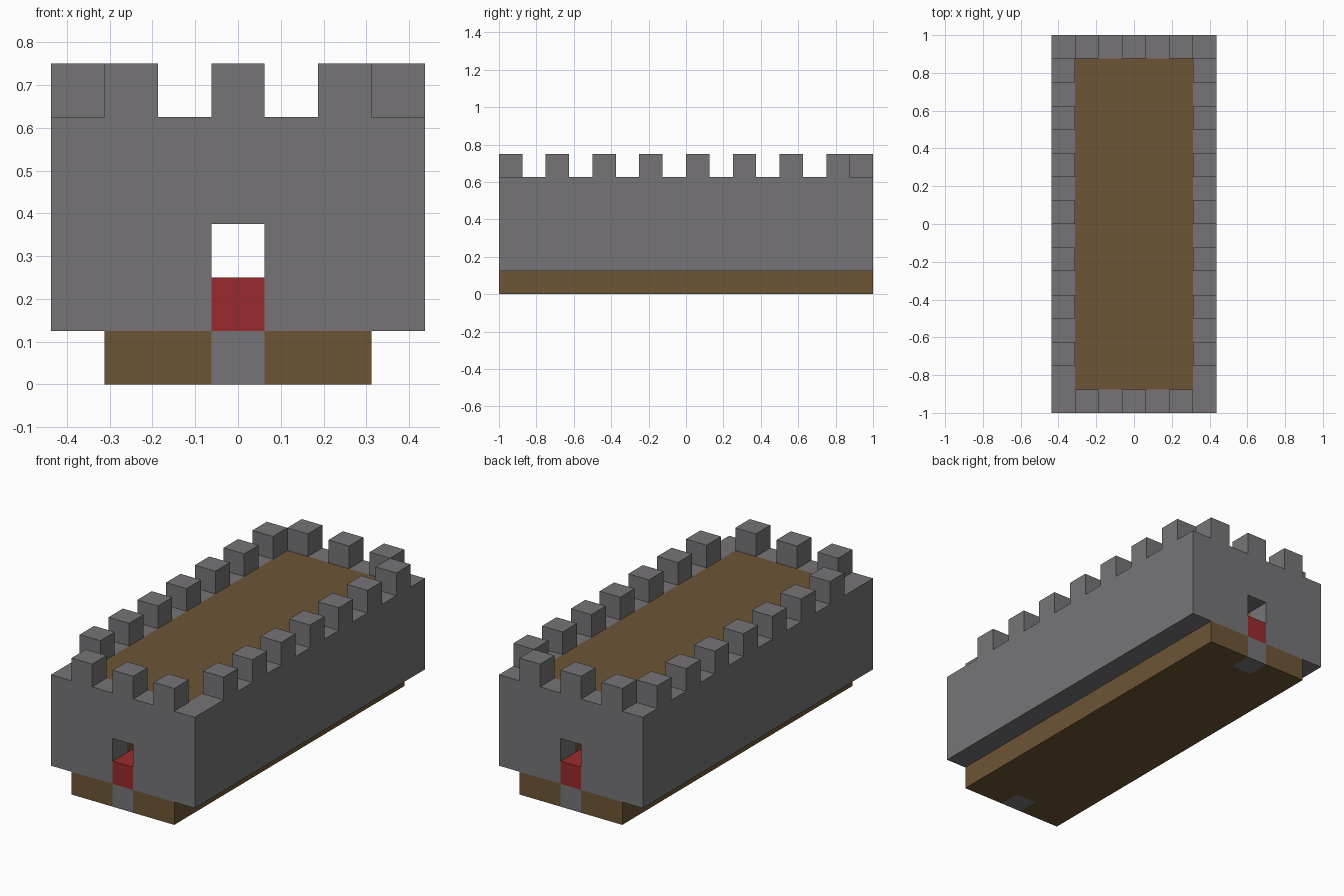
import bpy
import bmesh
from mathutils import Vector

U = 0.125               # one block
HALF_X, HALF_Y = 3.5 * U, 8 * U
INNER_X, INNER_Y = HALF_X - U, HALF_Y - U
DOOR = U / 2            # half width of the passage
WALL_BASE, WALL_TOP, DOOR_TOP = U, 5 * U, 3 * U

cube = bpy.data.objects.get("Cube")
if cube:
    bpy.data.objects.remove(cube, do_unlink=True)


def material(name, rgb):
    mat = bpy.data.materials.new(name)
    mat.use_nodes = True
    mat.diffuse_color = (*rgb, 1)
    mat.node_tree.nodes["Principled BSDF"].inputs["Base Color"].default_value = (*rgb, 1)
    return mat


stone = material("grey stone", (0.18, 0.175, 0.185))
wood = material("brown timber", (0.155, 0.09, 0.036))
carpet = material("red carpet", (0.32, 0.024, 0.026))


def prism(name, outline, axis, start, end, mat):
    """Extrude a flat outline along the given axis from start to end."""
    bm = bmesh.new()
    verts = []
    for point in outline:
        co = list(point)
        co.insert("xyz".index(axis), start)
        verts.append(bm.verts.new(co))
    face = bm.faces.new(verts)
    grown = bmesh.ops.extrude_face_region(bm, geom=[face])
    step = Vector([end - start if a == axis else 0 for a in "xyz"])
    moved = [v for v in grown["geom"] if isinstance(v, bmesh.types.BMVert)]
    bmesh.ops.translate(bm, vec=step, verts=moved)
    bmesh.ops.recalc_face_normals(bm, faces=bm.faces)
    mesh = bpy.data.meshes.new(name)
    bm.to_mesh(mesh)
    bm.free()
    mesh.materials.append(mat)
    obj = bpy.data.objects.new(name, mesh)
    bpy.context.collection.objects.link(obj)
    return obj


def rect(x0, x1, y0, y1):
    return [(x0, y0), (x1, y0), (x1, y1), (x0, y1)]


def archway(half, top):
    """Outline with a passage notched out of the lower middle."""
    return [(-half, top), (-half, WALL_BASE), (-DOOR, WALL_BASE), (-DOOR, DOOR_TOP),
            (DOOR, DOOR_TOP), (DOOR, WALL_BASE), (half, WALL_BASE), (half, top)]


def merlon(name, x, y):
    prism(name, rect(x - U / 2, x + U / 2, y - U / 2, y + U / 2),
          "z", WALL_TOP, WALL_TOP + U, stone)


# Foundation with a notch for the stone doorstep at each end
n = INNER_Y
foundation = [(-INNER_X, -HALF_Y), (-DOOR, -HALF_Y), (-DOOR, -n), (DOOR, -n),
              (DOOR, -HALF_Y), (INNER_X, -HALF_Y), (INNER_X, HALF_Y),
              (DOOR, HALF_Y), (DOOR, n), (-DOOR, n), (-DOOR, HALF_Y), (-INNER_X, HALF_Y)]
prism("foundation", foundation, "z", 0, U, wood)

# Timber core with its roof deck, and the carpet through the passage
prism("core_and_roof", archway(INNER_X, WALL_TOP), "y", -INNER_Y, INNER_Y, wood)
prism("passage_carpet", rect(-DOOR, DOOR, -HALF_Y, HALF_Y), "z", U, 2 * U, carpet)

# End walls with doorsteps and battlements
for label, s in (("front", -1), ("back", 1)):
    lo, hi = sorted((s * INNER_Y, s * HALF_Y))
    prism(label + "_wall", archway(INNER_X, WALL_TOP), "y", lo, hi, stone)
    prism(label + "_doorstep", rect(-DOOR, DOOR, lo, hi), "z", 0, U, stone)
    for i in (-1, 0, 1):
        merlon(label + "_merlon", 2 * U * i, (lo + hi) / 2)

# Side walls with battlements
for label, s in (("right", -1), ("left", 1)):
    lo, hi = sorted((s * INNER_X, s * HALF_X))
    prism(label + "_wall", rect(lo, hi, -HALF_Y, HALF_Y), "z", WALL_BASE, WALL_TOP, stone)
    for i in range(-3, 4):
        merlon(label + "_merlon", (lo + hi) / 2, 2 * U * i + U / 2)
